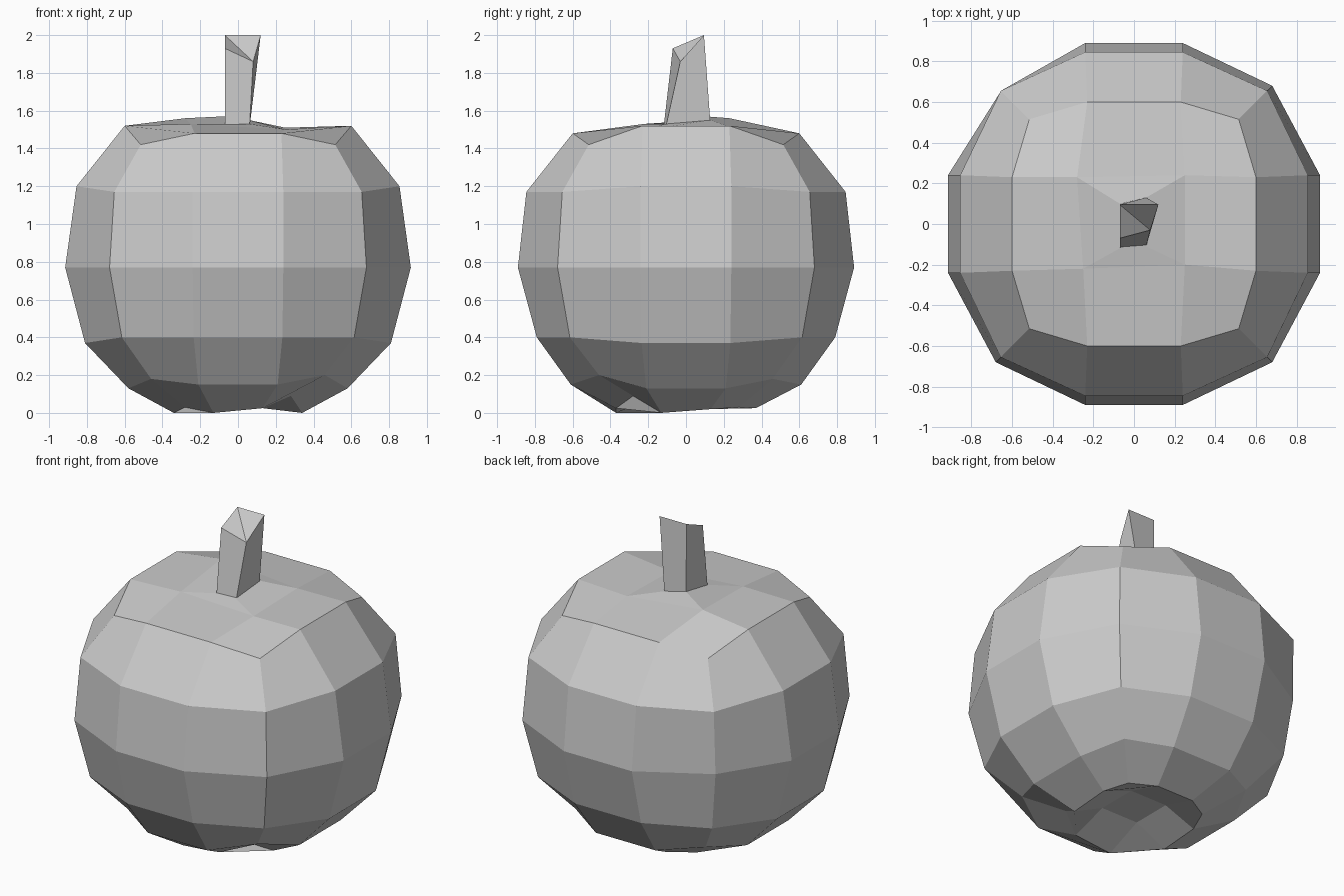
import bpy, bmesh
from mathutils import Vector

if "Cube" in bpy.data.objects:
    bpy.data.objects.remove(bpy.data.objects["Cube"])


def turn(q, a, b):
    """Rotate (a, b) by q quarter turns about z."""
    return [(a, b), (-b, a), (-a, -b), (b, -a)][q % 4]


def finish(bm, name):
    bmesh.ops.recalc_face_normals(bm, faces=bm.faces)
    me = bpy.data.meshes.new(name)
    bm.to_mesh(me)
    bm.free()
    ob = bpy.data.objects.new(name, me)
    bpy.context.collection.objects.link(ob)
    return ob


def ring(bm, ax, ay, half, corner, zx, zy, zc):
    """Twelve-point rounded square: two points per side plus a corner."""
    vs = []
    for q in range(4):
        a, z = (ax, zx) if q % 2 == 0 else (ay, zy)
        for p, h in (((a, -half), z), ((a, half), z), ((corner, corner), zc)):
            vs.append(bm.verts.new((*turn(q, *p), h)))
    return vs


def bridge(bm, r0, r1):
    n = len(r0)
    for i in range(n):
        j = (i + 1) % n
        bm.faces.new((r0[i], r0[j], r1[j], r1[i]))


def grid_cap(bm, rim, inner):
    """Join a 12-point rim to four inner points in a 3 x 3 grid layout."""
    for q in range(4):
        bm.faces.new((rim[3*q+1], rim[3*q+2], rim[(3*q+3) % 12], inner[q]))
        bm.faces.new((rim[3*q], rim[3*q+1], inner[q], inner[q-1]))


# Body: stacked rings from bottom rim to top rim
bm = bmesh.new()
specs = [  # ax, ay, half, corner, zx, zy, zc
    (.34, .37, .13, .28, .02, .025, .03),
    (.58, .61, .21, .46, .13, .15, .18),
    (.81, .79, .235, .615, .37, .40, .40),
    (.915, .89, .24, .68, .77, .77, .77),
    (.855, .845, .24, .655, 1.20, 1.17, 1.17),
    (.60, .60, .23, .515, 1.52, 1.48, 1.42),
]
rings = [ring(bm, *s) for s in specs]
for lo, hi in zip(rings, rings[1:]):
    bridge(bm, lo, hi)

# Small irregularities: lowest feet and the notch at the front right
for i, z in ((7, 0.0), (9, 0.0), (0, 0.0), (11, 0.09)):
    rings[0][i].co.z = z
rings[1][11].co.z = .20
rings[3][5].co = Vector((-.66, .645, .77))

# Top: inner square, then the base of the stem
base = [(.06, .13, 1.55), (-.07, .10, 1.57), (-.07, -.12, 1.53), (.06, -.11, 1.53)]
inner = [bm.verts.new(p) for p in
         ((.25, .24, 1.51), (-.28, .23, 1.56), (-.25, -.22, 1.53), (.25, -.20, 1.50))]
grid_cap(bm, rings[-1], inner)
foot = [bm.verts.new(p) for p in base]
bridge(bm, inner, foot)
bm.faces.new(foot)

# Underside: shallow dimple
dimple = [bm.verts.new((*turn(q, .13, .13), .10)) for q in range(4)]
grid_cap(bm, rings[0], dimple)
bm.faces.new(dimple)
finish(bm, "apple_body")

# Stem: four-sided, flaring to a slanted top
bm = bmesh.new()
tip = [(.12, .095, 2.0), (-.07, .095, 2.0), (-.07, -.07, 1.93), (.08, -.03, 1.86)]
low = [bm.verts.new((x, y, z - .03)) for x, y, z in base]
high = [bm.verts.new(p) for p in tip]
bridge(bm, low, high)
bm.faces.new(low)
bm.faces.new((high[0], high[1], high[3]))
bm.faces.new((high[1], high[2], high[3]))
finish(bm, "stem")
